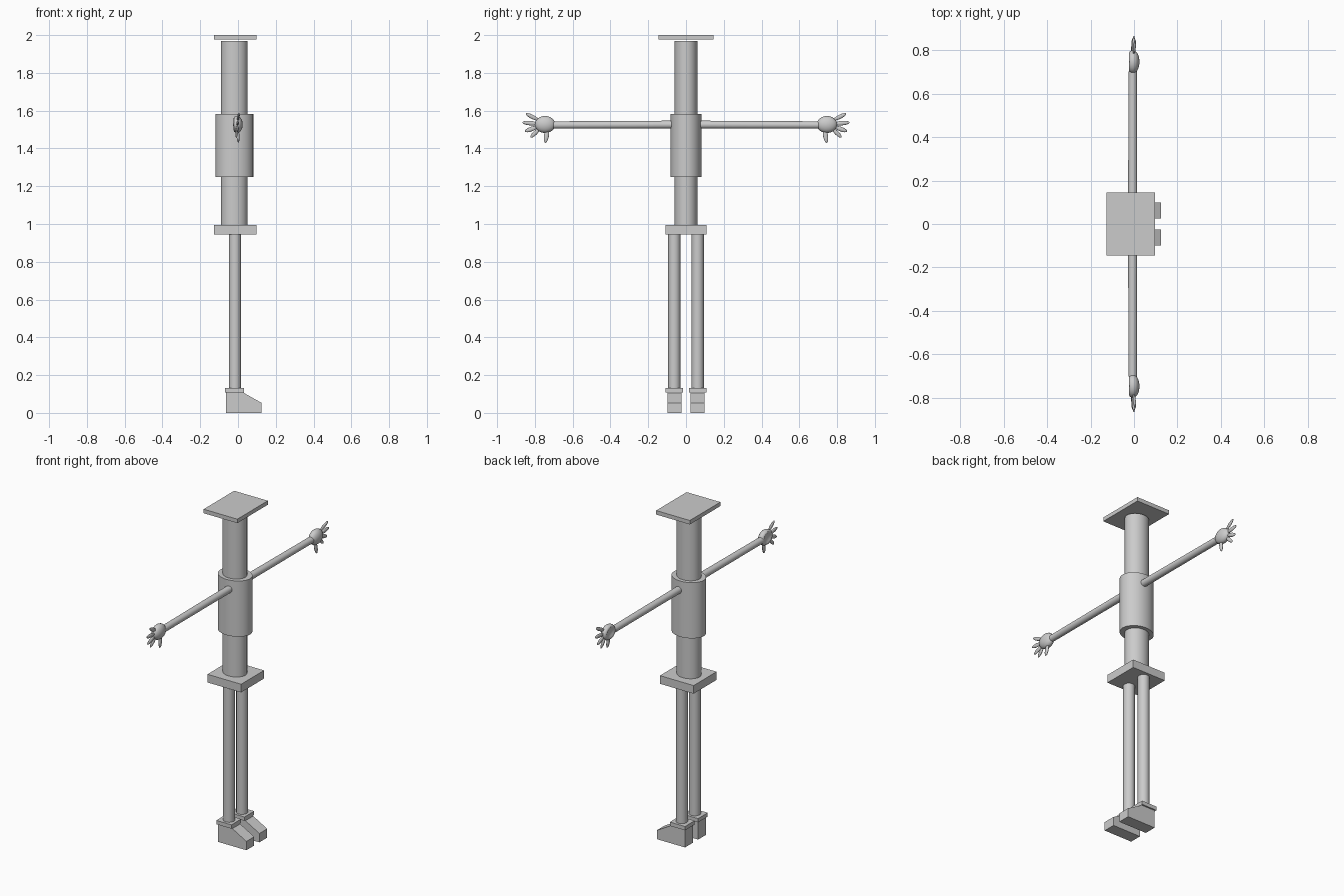
import bpy
import bmesh
import math
from mathutils import Matrix, Vector

cube = bpy.data.objects.get("Cube")
if cube:
    bpy.data.objects.remove(cube, do_unlink=True)

# One plain grey for everything
grey = bpy.data.materials.new("plain grey")
grey.use_nodes = True
grey.diffuse_color = (0.6, 0.6, 0.6, 1)
grey.node_tree.nodes["Principled BSDF"].inputs["Base Color"].default_value = (0.6, 0.6, 0.6, 1)


def finish(name, bm, smooth=False):
    bmesh.ops.recalc_face_normals(bm, faces=bm.faces)
    mesh = bpy.data.meshes.new(name)
    bm.to_mesh(mesh)
    bm.free()
    mesh.materials.append(grey)
    obj = bpy.data.objects.new(name, mesh)
    bpy.context.collection.objects.link(obj)
    if smooth:
        bpy.ops.object.select_all(action="DESELECT")
        obj.select_set(True)
        bpy.context.view_layer.objects.active = obj
        bpy.ops.object.shade_smooth_by_angle(angle=math.radians(40))
    return obj


def box(name, x0, x1, y0, y1, z0, z1):
    bm = bmesh.new()
    centre = Vector((x0 + x1, y0 + y1, z0 + z1)) / 2
    size = (x1 - x0, y1 - y0, z1 - z0, 1)
    bmesh.ops.create_cube(bm, size=1, matrix=Matrix.Translation(centre) @ Matrix.Diagonal(size))
    return finish(name, bm)


def rod(name, start, end, r0, r1=None, squash=1):
    """Round rod between two points; squash narrows it along y."""
    start, end = Vector(start), Vector(end)
    axis = end - start
    turn = axis.to_track_quat("Z", "Y").to_matrix().to_4x4()
    place = Matrix.Translation((start + end) / 2) @ Matrix.Diagonal((1, squash, 1, 1)) @ turn
    bm = bmesh.new()
    bmesh.ops.create_cone(bm, cap_ends=True, segments=32, radius1=r0,
                          radius2=r0 if r1 is None else r1, depth=axis.length, matrix=place)
    return finish(name, bm, True)


def finger(name, base, tip, width):
    """Long flattened ellipsoid from base to tip."""
    base, tip = Vector(base), Vector(tip)
    axis = tip - base
    turn = axis.to_track_quat("Z", "X").to_matrix().to_4x4()
    flat = Matrix.Diagonal((0.6, 1, 1, 1))
    size = Matrix.Diagonal((width, width, axis.length / 2, 1))
    bm = bmesh.new()
    bmesh.ops.create_uvsphere(bm, u_segments=16, v_segments=12, radius=1)
    # Flatten across the hand while the ends stay in place
    mid = (base + tip) / 2
    bmesh.ops.transform(bm, matrix=Matrix.Translation(mid) @ flat @ turn @ size, verts=bm.verts)
    return finish(name, bm, True)


def palm(name, centre):
    """Ellipsoid with a shallow cupped back."""
    bm = bmesh.new()
    bmesh.ops.create_uvsphere(bm, u_segments=24, v_segments=16, radius=1,
                              matrix=Matrix.Rotation(math.pi / 2, 4, "Y"))
    for v in bm.verts:
        if v.co.x < -0.65:
            v.co.x = -1.3 - v.co.x
    size = Matrix.Diagonal((0.03, 0.054, 0.045, 1))
    bmesh.ops.transform(bm, matrix=Matrix.Translation(centre) @ size, verts=bm.verts)
    return finish(name, bm, True)


def foot(name, y):
    """Side profile with a sloping toe, extruded across."""
    profile = [(-0.063, 0), (0.125, 0), (0.125, 0.053), (0.032, 0.105), (0.032, 0.11), (-0.063, 0.11)]
    bm = bmesh.new()
    face = bm.faces.new([bm.verts.new((x, y - 0.037, z)) for x, z in profile])
    side = bmesh.ops.extrude_face_region(bm, geom=[face])
    moved = [g for g in side["geom"] if isinstance(g, bmesh.types.BMVert)]
    bmesh.ops.translate(bm, vec=(0, 0.074, 0), verts=moved)
    return finish(name, bm)


# Body column, chest, head plate and hip plate
rod("body_column", (-0.02, 0, 0.99), (-0.02, 0, 1.969), 0.07, squash=0.86)
rod("chest", (-0.019, 0, 1.248), (-0.019, 0, 1.583), 0.1, squash=0.82)
box("head_plate", -0.127, 0.097, -0.145, 0.145, 1.976, 2)
box("hip_plate", -0.127, 0.097, -0.109, 0.109, 0.945, 0.994)

# Fingers as (name, base y, base z, tip x, tip y, tip z, half width)
fingers = [
    ("index_finger", 0.78, 1.55, 0.008, 0.848, 1.585, 0.011),
    ("middle_finger", 0.785, 1.53, 0, 0.866, 1.538, 0.012),
    ("ring_finger", 0.785, 1.515, -0.006, 0.853, 1.49, 0.012),
    ("little_finger", 0.775, 1.505, -0.01, 0.823, 1.458, 0.011),
    ("thumb", 0.732, 1.505, 0.004, 0.745, 1.43, 0.013),
]

# Limbs on each side
for prefix, s in (("right_", -1), ("left_", 1)):
    leg_y = 0.062 * s
    rod(prefix + "leg", (-0.016, leg_y, 0.12), (-0.016, leg_y, 0.95), 0.032)
    box(prefix + "ankle", -0.069, 0.032, leg_y - 0.046, leg_y + 0.046, 0.108, 0.131)
    foot(prefix + "foot", leg_y)
    rod(prefix + "arm", (-0.006, 0.06 * s, 1.526), (-0.006, 0.702 * s, 1.524), 0.021, 0.0195)
    palm(prefix + "palm", (-0.005, 0.746 * s, 1.527))
    for part, by, bz, tx, ty, tz, width in fingers:
        finger(prefix + part, (-0.004, by * s, bz), (tx, ty * s, tz), width)
